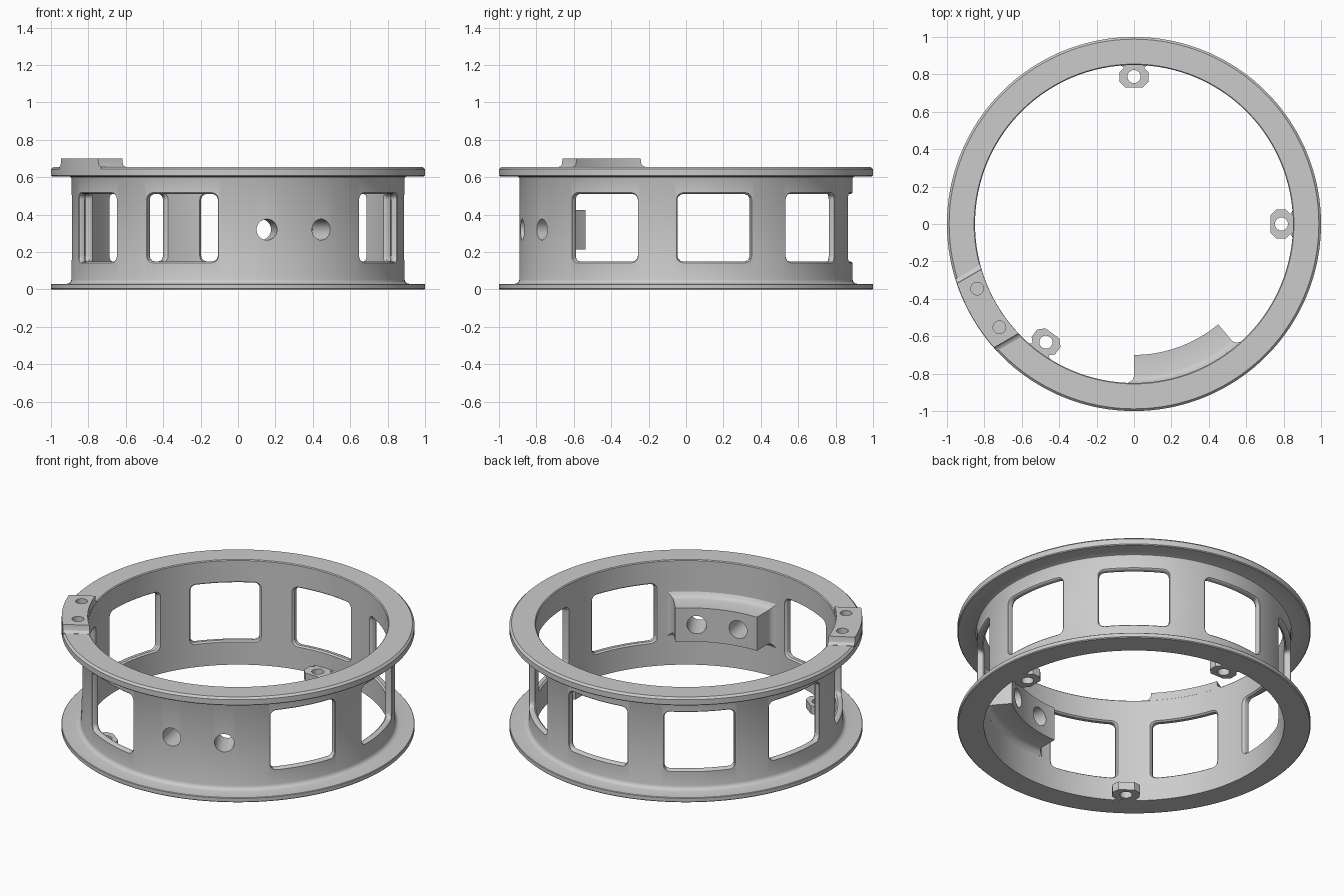
import bpy, bmesh
from math import sin, cos, pi, radians, sqrt
from mathutils import Matrix

if "Cube" in bpy.data.objects:
    bpy.data.objects.remove(bpy.data.objects["Cube"])

R_IN, R_WALL, R_OUT = 0.85, 0.89, 1.0


def place(deg, d, t, z):
    """Point at distance d along direction deg, t sideways, z up."""
    a = radians(deg)
    return (d * cos(a) - t * sin(a), d * sin(a) + t * cos(a), z)


def loft(bm, rings):
    """Skin matching even-sized rings; caps are quad strips between the ring's two halves."""
    vs = [[bm.verts.new(p) for p in r] for r in rings]
    n = len(vs[0])
    for a, b in zip(vs, vs[1:]):
        for i in range(n):
            j = (i + 1) % n
            bm.faces.new((a[i], a[j], b[j], b[i]))
    for r in (vs[0], vs[-1]):
        for i in range(n // 2 - 1):
            bm.faces.new((r[i], r[i + 1], r[n - 2 - i], r[n - 1 - i]))


def cylinder(bm, r, depth, matrix):
    bmesh.ops.create_cone(bm, cap_ends=True, segments=40, radius1=r, radius2=r,
                          depth=depth, matrix=matrix)


def make(name, bm):
    bmesh.ops.recalc_face_normals(bm, faces=bm.faces)
    me = bpy.data.meshes.new(name)
    bm.to_mesh(me)
    bm.free()
    ob = bpy.data.objects.new(name, me)
    bpy.context.collection.objects.link(ob)
    return ob


def finish(ob, cutter_bm=None):
    """Cut the part, then shade it smooth with sharp edges kept."""
    bpy.ops.object.select_all(action='DESELECT')
    ob.select_set(True)
    bpy.context.view_layer.objects.active = ob
    if cutter_bm:
        cutter = make("cutter", cutter_bm)
        cutter.hide_render = True
        mod = ob.modifiers.new("cut", 'BOOLEAN')
        mod.operation, mod.solver, mod.object = 'DIFFERENCE', 'EXACT', cutter
        bpy.ops.object.modifier_apply(modifier=mod.name)
        bpy.data.objects.remove(cutter)
    bpy.ops.object.shade_smooth_by_angle(angle=radians(30))


def window_outline(e):
    """Rounded rectangle (t, z) grown by e: lower half, then its mirror."""
    w, z0, z1, r = 0.197 + e, 0.15 - e, 0.51 + e, 0.03 + e
    arc = [(-w + r - r * cos(k * pi / 10), z0 + r - r * sin(k * pi / 10)) for k in range(6)]
    mid = [((w - r) * (k / 5 - 1), z0) for k in range(1, 10)]
    low = arc + mid + [(-t, z) for t, z in reversed(arc)]
    return low + [(t, z0 + z1 - z) for t, z in reversed(low)]


def add_window(bm, deg):
    # (distance, growth, follows the curved wall)
    steps = [(0.76, .010, 0), (0.847, .010, 1), (0.860, 0, 1),
             (0.878, 0, 1), (0.887, .004, 1), (0.893, .012, 1), (0.98, .012, 0)]
    loft(bm, [[place(deg, sqrt(d * d - t * t) if curved else d, t, z)
               for t, z in window_outline(e)] for d, e, curved in steps])


def add_bolt_holes(bm):
    for deg in (280, 300):
        m = (Matrix.Translation(place(deg, 0.8, 0, 0.32))
             @ Matrix.Rotation(radians(deg), 4, 'Z') @ Matrix.Rotation(pi / 2, 4, 'Y'))
        cylinder(bm, 0.056, 0.36, m)


# Flanged ring: lathed profile
profile = [(R_IN, 0), (0.995, 0), (R_OUT, .005), (R_OUT, .027), (0.997, .03), (0.915, .03),
           (0.902, .034), (0.894, .042), (R_WALL, .055), (R_WALL, .592), (0.894, .601),
           (0.903, .605), (0.995, .605), (R_OUT, .61), (R_OUT, .643), (0.988, .655),
           (0.855, .655), (R_IN, .65)]
SEG = 180
bm = bmesh.new()
rows = [[bm.verts.new(place(360 * s / SEG, r, 0, z)) for r, z in profile] for s in range(SEG)]
for s in range(SEG):
    a, b = rows[s], rows[(s + 1) % SEG]
    for i in range(len(profile)):
        j = (i + 1) % len(profile)
        bm.faces.new((a[i], a[j], b[j], b[i]))
ring = make("flanged_ring", bm)
cut = bmesh.new()
for deg in (10, 50, 90, 130, 170, 210, 250, 330):
    add_window(cut, deg)
add_bolt_holes(cut)
finish(ring, cut)

# Curved mounting boss inside the solid bay, flared where it meets the wall
bm = bmesh.new()
rings = []
for r, e in ((0.70, 0), (0.815, 0), (0.829, .005), (0.841, .015), (0.85, .032), (0.862, .032)):
    half = 20 + e * 68
    angs = [290 - half + half * k / 10 for k in range(21)]
    rings.append([place(a, r, 0, 0.215 - e) for a in angs]
                 + [place(a, r, 0, 0.425 + e) for a in reversed(angs)])
loft(bm, rings)
boss = make("mounting_boss", bm)
cut = bmesh.new()
add_bolt_holes(cut)
finish(boss, cut)

# Three screw tabs at the bottom edge
side = [(0.73, .046), (0.762, .078), (0.812, .078), (0.832, .056), (0.84, .056),
        (0.847, .07), (0.85, .09), (0.862, .09)]
outline = [(d, -t) for d, t in side] + [(d, t) for d, t in reversed(side)]
for n, deg in enumerate((0, 90, 233.3)):
    bm = bmesh.new()
    loft(bm, [[place(deg, d, t, z) for d, t in outline] for z in (0.001, 0.052)])
    tab = make(f"screw_tab_{n + 1}", bm)
    cut = bmesh.new()
    cylinder(cut, 0.035, 0.3, Matrix.Translation(place(deg, 0.788, 0, 0.03)))
    finish(tab, cut)

# Raised pad on the top flange with two blind holes
half = [(-.222, .656), (-.212, .659), (-.204, .666), (-.2, .678), (-.198, .70)]
steps = half + [(0.18 * k / 6, .70) for k in range(-6, 7)] + [(-t, z) for t, z in reversed(half)]
bm = bmesh.new()
rings = []
for t, z in steps:
    d0, d1 = sqrt(R_IN ** 2 - t * t) + .001, sqrt(0.998 ** 2 - t * t)
    rings.append([place(210, d0, t, .64), place(210, d1, t, .64),
                  place(210, d1, t, z), place(210, d0, t, z)])
loft(bm, rings)
pad = make("top_pad", bm)
cut = bmesh.new()
for deg in (202.4, 217.5):
    cylinder(cut, 0.034, 0.08, Matrix.Translation(place(deg, 0.907, 0, 0.70)))
finish(pad, cut)
